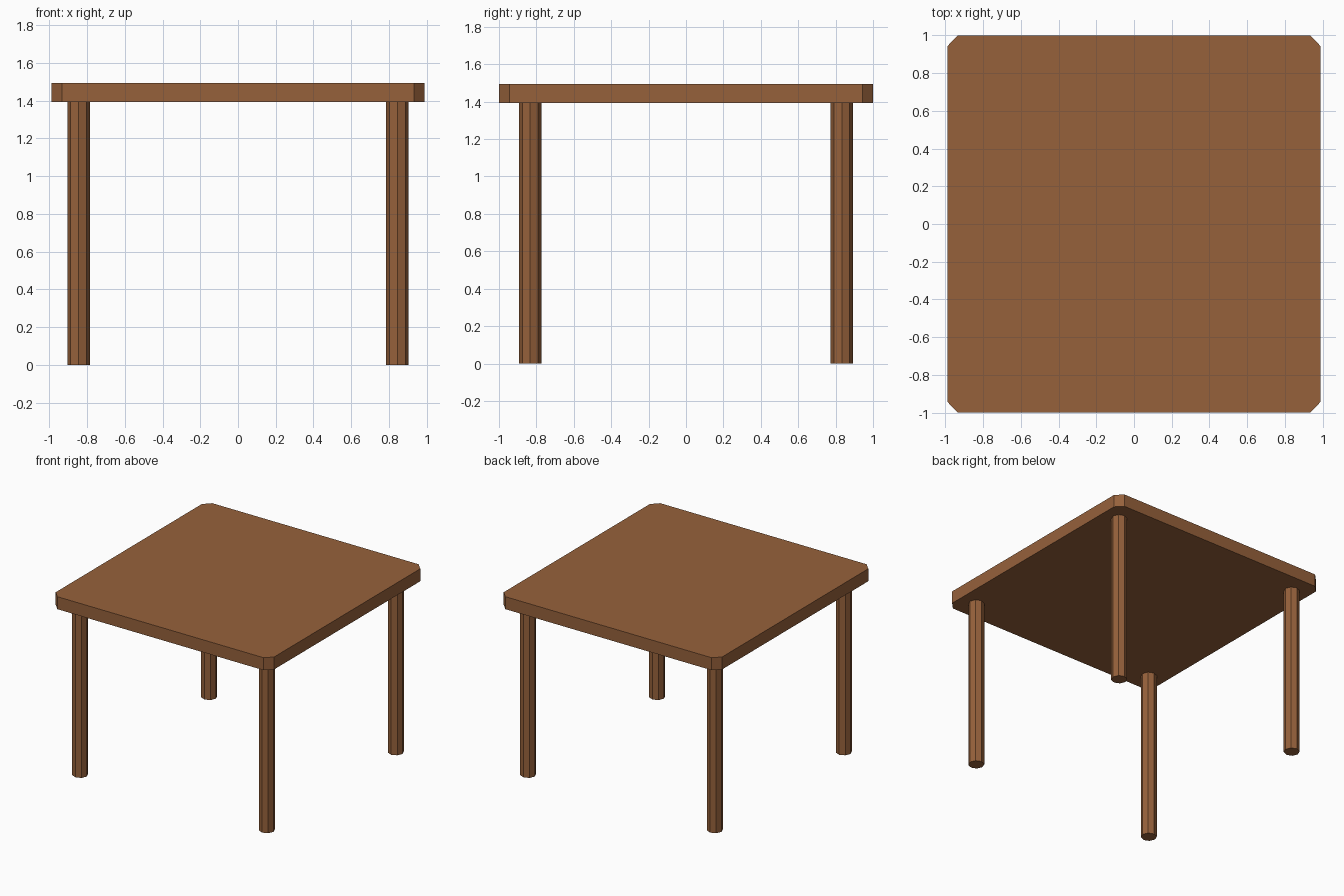
import bpy, bmesh, math

if "Cube" in bpy.data.objects:
    bpy.data.objects.remove(bpy.data.objects["Cube"])

wood = bpy.data.materials.new("brown wood")
wood.diffuse_color = (0.305, 0.12, 0.044, 1)
wood.use_nodes = True
wood.node_tree.nodes["Principled BSDF"].inputs["Base Color"].default_value = wood.diffuse_color

HX, HY, CX, CY = 0.988, 1.0, 0.055, 0.057   # top half sizes and corner cuts
Z0, Z1 = 1.392, 1.494                       # underside and top of the slab


def prism(name, outline, z0, z1):
    """Extrude a counter-clockwise outline from z0 to z1."""
    bm = bmesh.new()
    face = bm.faces.new([bm.verts.new((x, y, z0)) for x, y in outline])
    ext = bmesh.ops.extrude_face_region(bm, geom=[face], use_keep_orig=True)
    verts = [g for g in ext["geom"] if isinstance(g, bmesh.types.BMVert)]
    bmesh.ops.translate(bm, verts=verts, vec=(0, 0, z1 - z0))
    bmesh.ops.recalc_face_normals(bm, faces=bm.faces)
    mesh = bpy.data.meshes.new(name)
    bm.to_mesh(mesh)
    bm.free()
    mesh.materials.append(wood)
    obj = bpy.data.objects.new(name, mesh)
    bpy.context.collection.objects.link(obj)
    return obj


# Table top with cut corners
outline = []
for sx, sy in ((1, 1), (-1, 1), (-1, -1), (1, -1)):
    pair = [(sx * HX, sy * (HY - CY)), (sx * (HX - CX), sy * HY)]
    outline += pair if sx * sy > 0 else pair[::-1]
prism("table_top", outline, Z0, Z1)

# Four eight-sided legs
octagon = [(0.06 * math.cos(i * math.pi / 4), 0.06 * math.sin(i * math.pi / 4))
           for i in range(8)]
for side, sx in (("left", -1), ("right", 1)):
    for end, sy in (("front", -1), ("back", 1)):
        leg = prism(f"{end}_{side}_leg", octagon, 0, Z0)
        leg.location = (sx * 0.844, sy * 0.833, 0)
